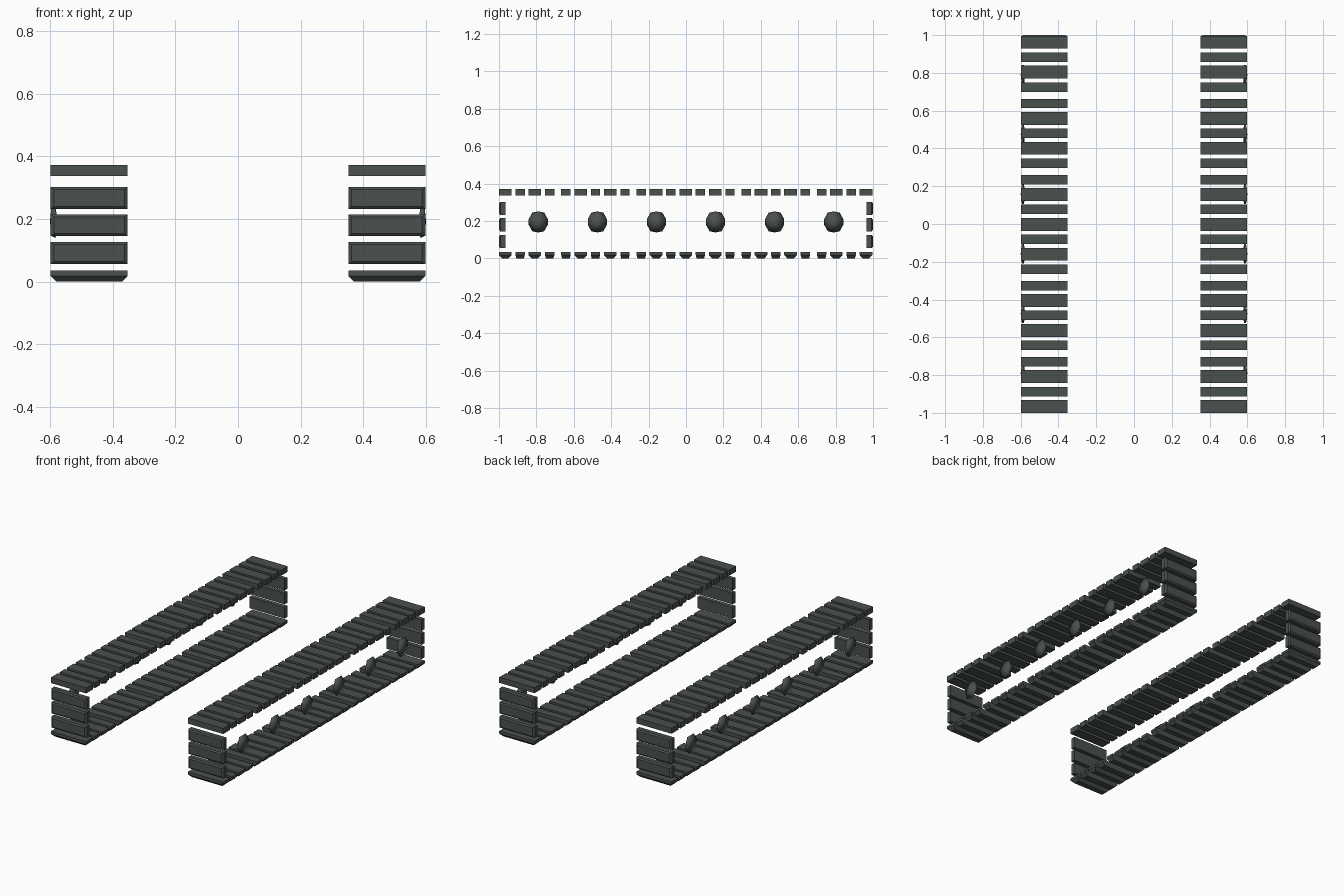
import bpy, bmesh
from math import radians
from mathutils import Matrix, Vector

cube = bpy.data.objects.get("Cube")
if cube:
    bpy.data.objects.remove(cube, do_unlink=True)

# Single dark rubber-metal colour
mat = bpy.data.materials.new("dark_green_grey")
mat.use_nodes = True
colour = (0.068, 0.082, 0.075, 1)
mat.diffuse_color = colour
mat.node_tree.nodes["Principled BSDF"].inputs["Base Color"].default_value = colour

TRACK_X, TRACK_W, THICK = 0.475, 0.245, 0.035
HEIGHT, HALF_LEN = 0.372, 1.0
WIDE, NARROW = 0.068, 0.05


def finish(name, bm):
    """Turn a bmesh into an object mirrored onto the other track."""
    bmesh.ops.recalc_face_normals(bm, faces=bm.faces)
    mesh = bpy.data.meshes.new(name)
    bm.to_mesh(mesh)
    bm.free()
    mesh.materials.append(mat)
    obj = bpy.data.objects.new(name, mesh)
    bpy.context.collection.objects.link(obj)
    obj.modifiers.new("other_side", 'MIRROR').use_axis[0] = True
    return obj


def add_pad(bm, matrix, length, chamfer_x=0, chamfer_y=0, chamfer_z=0):
    """Track pad lying on local z = 0, its outward face at z = THICK."""
    rings = [(0, 0, 0), (THICK - chamfer_z, 0, 0)]
    if chamfer_z:
        rings.append((THICK, chamfer_x, chamfer_y))
    else:
        rings[1] = (THICK, 0, 0)
    loops = []
    for z, ix, iy in rings:
        hx, hy = TRACK_W / 2 - ix, length / 2 - iy
        loops.append([bm.verts.new(matrix @ Vector((sx * hx, sy * hy, z)))
                      for sx, sy in ((-1, -1), (1, -1), (1, 1), (-1, 1))])
    bm.faces.new(loops[0][::-1])
    bm.faces.new(loops[-1])
    for low, high in zip(loops, loops[1:]):
        for i in range(4):
            j = (i + 1) % 4
            bm.faces.new((low[i], low[j], high[j], high[i]))


# Alternating wide and narrow pads along the run
pattern = "WNWNNWNWNNWNWNWNNWNWNNWNW"
layout, y, previous = [], -HALF_LEN, ""
for kind in pattern:
    length = WIDE if kind == "W" else NARROW
    if previous:
        y += 0.037 if previous == kind == "N" else 0.02
    layout.append((y + length / 2, length, kind))
    y += length
    previous = kind

# Top run: plain slabs
bm = bmesh.new()
for y, length, kind in layout:
    add_pad(bm, Matrix.Translation((TRACK_X, y, HEIGHT - THICK)), length)
finish("top_track_pads", bm)

# Bottom run: chamfered towards the ground
bm = bmesh.new()
flip = Matrix.Rotation(radians(180), 4, 'X')
for y, length, kind in layout:
    place = Matrix.Translation((TRACK_X, y, THICK)) @ flip
    add_pad(bm, place, length, 0.018, 0.017 if kind == "W" else 0.005, 0.018)
finish("bottom_track_pads", bm)

# Upright pads closing both ends
for name, side in (("front_track_pads", -1), ("rear_track_pads", 1)):
    bm = bmesh.new()
    turn = Matrix.Rotation(radians(-90 * side), 4, 'X')
    for z in (0.091, 0.18, 0.267):
        place = Matrix.Translation((TRACK_X, side * (HALF_LEN - THICK), z)) @ turn
        add_pad(bm, place, 0.07, 0.01, 0.008, 0.007)
    finish(name, bm)

# Flattened low-poly wheel hubs on the outer side
bm = bmesh.new()
for i in range(6):
    place = (Matrix.Translation((0.588, (i - 2.5) * 0.316, 0.195))
             @ Matrix.Diagonal((0.012, 0.06, 0.066, 1)))
    bmesh.ops.create_icosphere(bm, subdivisions=1, radius=1, matrix=place
                               @ Matrix.Rotation(radians(31.7), 4, 'Y'))
for face in bm.faces:
    face.smooth = True
finish("wheel_hubs", bm)
